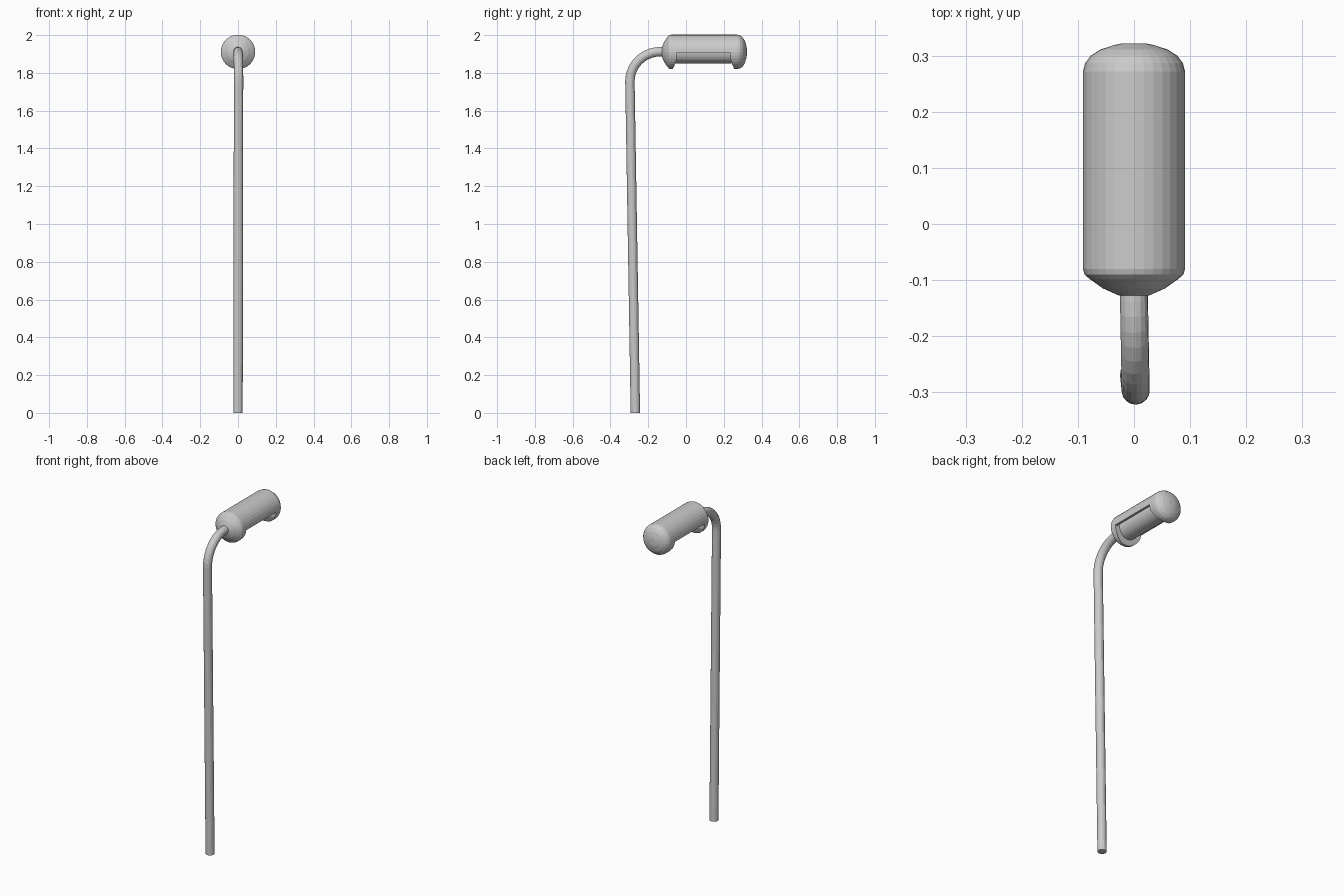
import bpy, bmesh, math

if "Cube" in bpy.data.objects:
    bpy.data.objects.remove(bpy.data.objects["Cube"])

AXIS_Z = 1.911


def add_mesh(name, bm):
    bmesh.ops.recalc_face_normals(bm, faces=bm.faces)
    me = bpy.data.meshes.new(name)
    bm.to_mesh(me)
    bm.free()
    ob = bpy.data.objects.new(name, me)
    bpy.context.collection.objects.link(ob)
    return ob


def lathe(name, profile, sides=32):
    """Revolve (radius, y) points around the lamp axis."""
    bm = bmesh.new()
    rings = []
    for r, y in profile:
        rings.append([bm.verts.new((r * math.sin(2 * math.pi * i / sides), y,
                                    AXIS_Z + r * math.cos(2 * math.pi * i / sides)))
                      for i in range(sides)])
    for a, b in zip(rings, rings[1:]):
        for i in range(sides):
            j = (i + 1) % sides
            bm.faces.new((a[i], a[j], b[j], b[i]))
    bm.faces.new(rings[0])
    bm.faces.new(rings[-1])
    return add_mesh(name, bm)


def prism(name, outline, half_width):
    """Extrude a (y, z) outline along x."""
    bm = bmesh.new()
    face = bm.faces.new([bm.verts.new((-half_width, y, z)) for y, z in outline])
    ext = bmesh.ops.extrude_face_region(bm, geom=[face])
    for v in ext["geom"]:
        if isinstance(v, bmesh.types.BMVert):
            v.co.x = half_width
    return add_mesh(name, bm)


# Lamp housing with domed ends
housing = lathe("lamp_housing", [
    (0.028, -0.127), (0.055, -0.115), (0.079, -0.098), (0.088, -0.09), (0.091, -0.080),
    (0.091, 0.272), (0.087, 0.287), (0.077, 0.300), (0.060, 0.311), (0.035, 0.319), (0.020, 0.322)])

# Cutters: opening underneath with flared ends, then the hollow inside
opening = prism("opening_cutter", [
    (-0.05, 1.904), (-0.05, 1.87), (-0.058, 1.847), (-0.078, 1.80),
    (0.264, 1.80), (0.244, 1.847), (0.236, 1.87), (0.236, 1.904)], 0.2)
hollow = lathe("hollow_cutter", [(0.078, -0.049), (0.078, 0.235)])

for cutter in (opening, hollow):
    mod = housing.modifiers.new(cutter.name, "BOOLEAN")
    mod.operation = "DIFFERENCE"
    mod.solver = "EXACT"
    mod.object = cutter
bpy.context.view_layer.objects.active = housing
housing.select_set(True)
for mod in list(housing.modifiers):
    bpy.ops.object.modifier_apply(modifier=mod.name)
for cutter in (opening, hollow):
    bpy.data.objects.remove(cutter)

# Light tube inside the housing
lathe("light_tube", [(0.061, -0.055), (0.061, 0.24)])

# Slightly leaning pole, curving over into the lamp
path = [(0, -0.268, 0)]
for i in range(11):
    a = math.pi / 2 * i / 10
    path.append((0.003 * math.cos(a), -0.137 - 0.160 * math.cos(a), 1.755 + 0.157 * math.sin(a)))
path.append((0, -0.10, 1.912))

curve = bpy.data.curves.new("pole", "CURVE")
curve.dimensions = "3D"
curve.bevel_depth = 0.025
curve.bevel_resolution = 6
curve.use_fill_caps = True
spline = curve.splines.new("POLY")
spline.points.add(len(path) - 1)
for p, co in zip(spline.points, path):
    p.co = (*co, 1)
pole = bpy.data.objects.new("pole", curve)
bpy.context.collection.objects.link(pole)
bpy.ops.object.select_all(action="DESELECT")
pole.select_set(True)
bpy.context.view_layer.objects.active = pole
bpy.ops.object.convert(target="MESH")
for v in pole.data.vertices:
    if v.co.z < 0.02:
        v.co.z = 0
for poly in pole.data.polygons:
    poly.use_smooth = False
